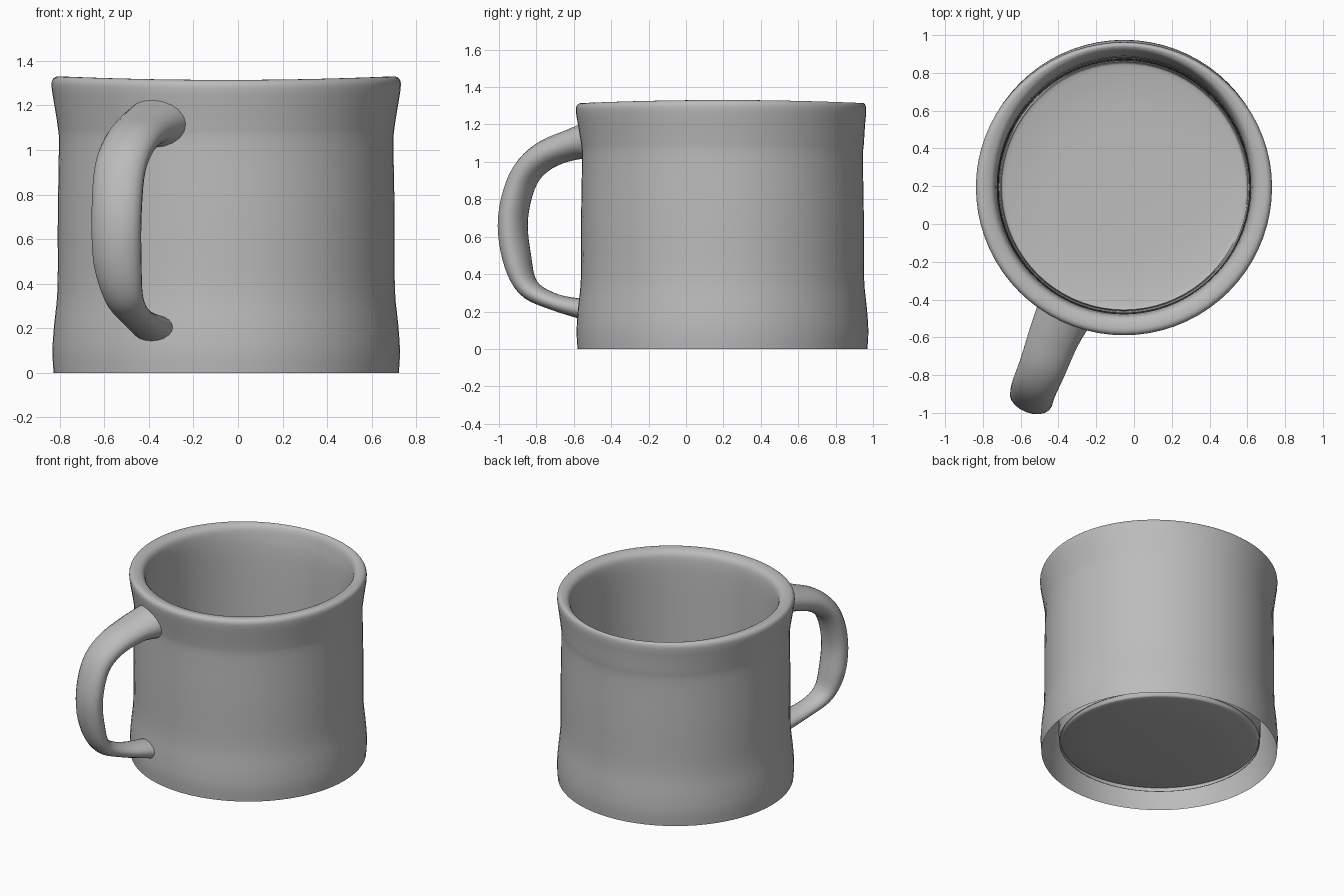
import bpy, bmesh, math
from mathutils import Vector

if "Cube" in bpy.data.objects:
    bpy.data.objects.remove(bpy.data.objects["Cube"])

CENTRE = Vector((-0.053, 0.195, 0))
SIDES = 72

clay = bpy.data.materials.new("plain_grey_clay")
clay.use_nodes = True
GREY = (0.5, 0.5, 0.5, 1)
clay.diffuse_color = GREY
clay.node_tree.nodes["Principled BSDF"].inputs["Base Color"].default_value = GREY


def smooth_path(points, steps):
    """Catmull-Rom curve through points of any dimension."""
    pts = [Vector(p) for p in points]
    pts = [2 * pts[0] - pts[1]] + pts + [2 * pts[-1] - pts[-2]]
    out = []
    for a, b, c, d in zip(pts, pts[1:], pts[2:], pts[3:]):
        for i in range(steps):
            t = i / steps
            out.append(0.5 * (2 * b + (c - a) * t + (2 * a - 5 * b + 4 * c - d) * t ** 2
                              + (3 * b - a - 3 * c + d) * t ** 3))
    return out + [pts[-2]]


def skin(bm, rings):
    """Join successive closed rings with quads."""
    for lower, upper in zip(rings, rings[1:]):
        n = len(lower)
        for i in range(n):
            j = (i + 1) % n
            bm.faces.new((lower[i], lower[j], upper[j], upper[i]))


def finish(bm, name):
    bmesh.ops.recalc_face_normals(bm, faces=bm.faces)
    mesh = bpy.data.meshes.new(name)
    bm.to_mesh(mesh)
    bm.free()
    mesh.materials.append(clay)
    obj = bpy.data.objects.new(name, mesh)
    bpy.context.collection.objects.link(obj)
    bpy.ops.object.select_all(action="DESELECT")
    obj.select_set(True)
    bpy.context.view_layer.objects.active = obj
    bpy.ops.object.shade_smooth_by_angle(angle=math.radians(50))


# Body: thin floor, inner wall, flat-topped rim, outer wall, open underneath.
# Each entry is radius, height and extra radius towards the back.
profile = [(0.1, 0.035, 0), (0.45, 0.042, 0), (0.62, 0.062, 0.005), (0.65, 0.075, 0.01),
           (0.661, 0.12, 0.01), (0.664, 0.6, 0.01),
           (0.668, 1.1, 0.02), (0.675, 1.25, 0.035), (0.69, 1.3, 0.035), (0.72, 1.318, 0.02),
           (0.76, 1.322, -0.005), (0.781, 1.305, -0.015), (0.783, 1.27, -0.015),
           (0.772, 1.2, -0.01), (0.756, 1.1, 0), (0.751, 1.02, 0), (0.756, 0.7, 0),
           (0.757, 0.38, 0), (0.772, 0.22, 0), (0.78, 0.1, 0), (0.775, 0, 0)]
bm = bmesh.new()
rings = []
for r, z, back in smooth_path(profile, 3):
    ring = []
    for i in range(SIDES):
        a = math.tau * i / SIDES
        reach = r + back * max(0, math.sin(a)) ** 2
        lift = 0.008 * math.cos(2 * a) * (z / 1.32) ** 4   # gently uneven rim
        if r < 0.655:                                      # slightly sloping floor
            lift -= 0.04 * r * math.cos(a - math.radians(55))
        ring.append(bm.verts.new(CENTRE + Vector((reach * math.cos(a), reach * math.sin(a),
                                                  z + lift))))
    rings.append(ring)
skin(bm, rings)
bm.faces.new(rings[0])
finish(bm, "mug_body")

# Handle: an oval swept along a loop; each entry is x, y, z, half width, half thickness
loop = [(-0.37, -0.48, 1.12, 0.15, 0.11), (-0.425, -0.6, 1.095, 0.135, 0.085),
        (-0.485, -0.76, 1.03, 0.125, 0.077), (-0.53, -0.87, 0.91, 0.12, 0.073),
        (-0.545, -0.925, 0.7, 0.117, 0.074), (-0.54, -0.905, 0.49, 0.112, 0.072),
        (-0.51, -0.845, 0.33, 0.09, 0.055), (-0.455, -0.7, 0.25, 0.08, 0.045),
        (-0.38, -0.49, 0.2, 0.1, 0.06)]
outward = Vector((-0.355, -0.935, 0)).normalized()
side = outward.cross(Vector((0, 0, 1)))
path = smooth_path(loop, 5)
spots = [Vector(p[:3]) for p in path]
bm = bmesh.new()
rings = []
for k, (spot, p) in enumerate(zip(spots, path)):
    tangent = (spots[min(k + 1, len(spots) - 1)] - spots[max(k - 1, 0)]).normalized()
    normal = tangent.cross(side).normalized()
    rings.append([bm.verts.new(spot + side * p[3] * math.cos(math.tau * i / 20)
                               + normal * p[4] * math.sin(math.tau * i / 20))
                  for i in range(20)])
skin(bm, rings)
finish(bm, "mug_handle")
